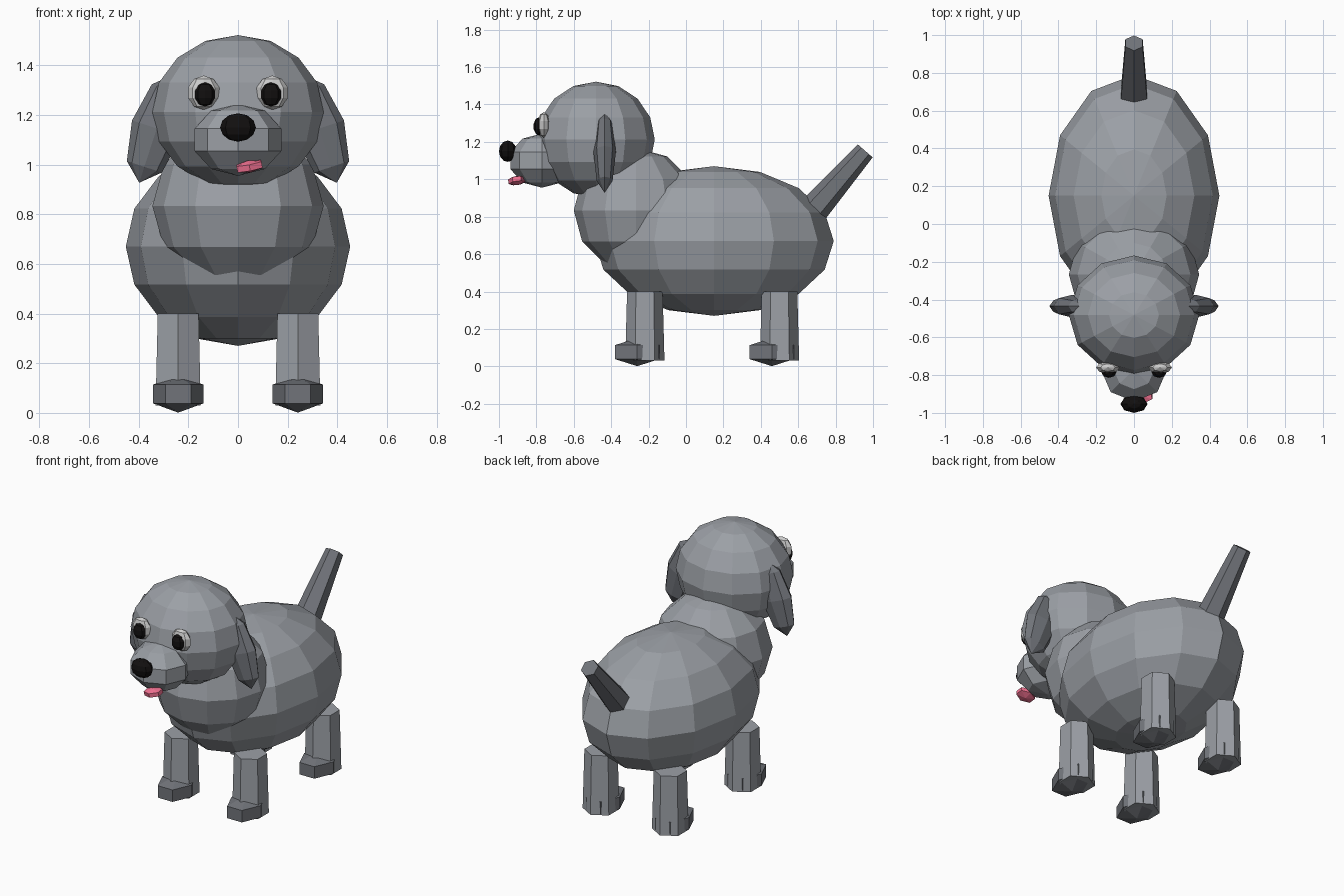
import bpy, bmesh
from math import radians
from mathutils import Matrix, Vector, Euler

if "Cube" in bpy.data.objects:
    bpy.data.objects.remove(bpy.data.objects["Cube"])


def material(name, rgb):
    m = bpy.data.materials.new(name)
    m.diffuse_color = (*rgb, 1)
    m.use_nodes = True
    m.node_tree.nodes["Principled BSDF"].inputs["Base Color"].default_value = m.diffuse_color
    return m


COAT = material("coat", (0.33, 0.35, 0.38))
DARK = material("dark_coat", (0.165, 0.175, 0.195))
BLACK = material("black", (0.006, 0.005, 0.005))
WHITE = material("white", (0.8, 0.8, 0.79))
PINK = material("pink", (0.9, 0.17, 0.29))


def finish(bm, name, mat):
    me = bpy.data.meshes.new(name)
    bm.to_mesh(me)
    bm.free()
    ob = bpy.data.objects.new(name, me)
    bpy.context.collection.objects.link(ob)
    me.materials.append(mat)
    return ob


def ball(name, center, radii, segs, rings, rot=(0, 0, 0), mat=COAT, phase=0):
    """Faceted ellipsoid; rot in degrees, phase turns the facets about z."""
    bm = bmesh.new()
    bmesh.ops.create_uvsphere(bm, u_segments=segs, v_segments=rings, radius=1)
    turn = Euler([radians(a) for a in rot]).to_matrix().to_4x4()
    bm.transform(Matrix.Translation(center) @ turn
                 @ Matrix.Diagonal((*radii, 1))
                 @ Matrix.Rotation(radians(phase), 4, 'Z'))
    return finish(bm, name, mat)


def post(name, base, tip, r1, r2, mat=COAT):
    """Six-sided tapered post from base to tip, with corners facing +-y."""
    base, tip = Vector(base), Vector(tip)
    d = tip - base
    bm = bmesh.new()
    bmesh.ops.create_cone(bm, cap_ends=True, segments=6, radius1=r1,
                          radius2=r2, depth=d.length)
    tilt = Vector((0, 0, 1)).rotation_difference(d).to_matrix().to_4x4()
    bm.transform(Matrix.Translation((base + tip) / 2) @ tilt)
    return finish(bm, name, mat)


# Torso, chest and head
ball("body", (0, 0.15, 0.67), (0.452, 0.64, 0.40), 12, 8)
ball("chest", (0, -0.267, 0.834), (0.345, 0.333, 0.333), 12, 6)
ball("head", (0, -0.482, 1.212), (0.345, 0.315, 0.31), 12, 8)

# Face
ball("muzzle", (0, -0.77, 1.10), (0.184, 0.178, 0.145), 8, 5)
ball("nose", (0, -0.953, 1.15), (0.072, 0.047, 0.057), 8, 6, mat=BLACK)
ball("tongue", (0.046, -0.905, 0.993), (0.068, 0.052, 0.025), 6, 3,
     rot=(8, -11, 0), mat=PINK)

# Paired parts
for s, side in ((-1, "left"), (1, "right")):
    ball("eye_" + side, (s * 0.138, -0.76, 1.29), (0.066, 0.034, 0.069),
         8, 5, mat=WHITE)
    ball("pupil_" + side, (s * 0.133, -0.785, 1.283), (0.042, 0.031, 0.049),
         8, 5, mat=BLACK)
    ball("ear_" + side, (s * 0.327, -0.435, 1.146), (0.105, 0.06, 0.23),
         8, 4, rot=(0, -18 * s, 0), mat=DARK)
    for y, end in ((-0.22, "front"), (0.5, "back")):
        x = s * 0.241
        post(f"{end}_leg_{side}", (x, y, 0.03), (x, y, 0.40), 0.105, 0.095)
        ball(f"{end}_foot_{side}", (x, y - 0.041, 0.076),
             (0.118, 0.158, 0.075), 6, 3, mat=DARK, phase=30)

# Tail
post("tail", (0, 0.685, 0.84), (0, 0.958, 1.152), 0.08, 0.053, mat=DARK)
